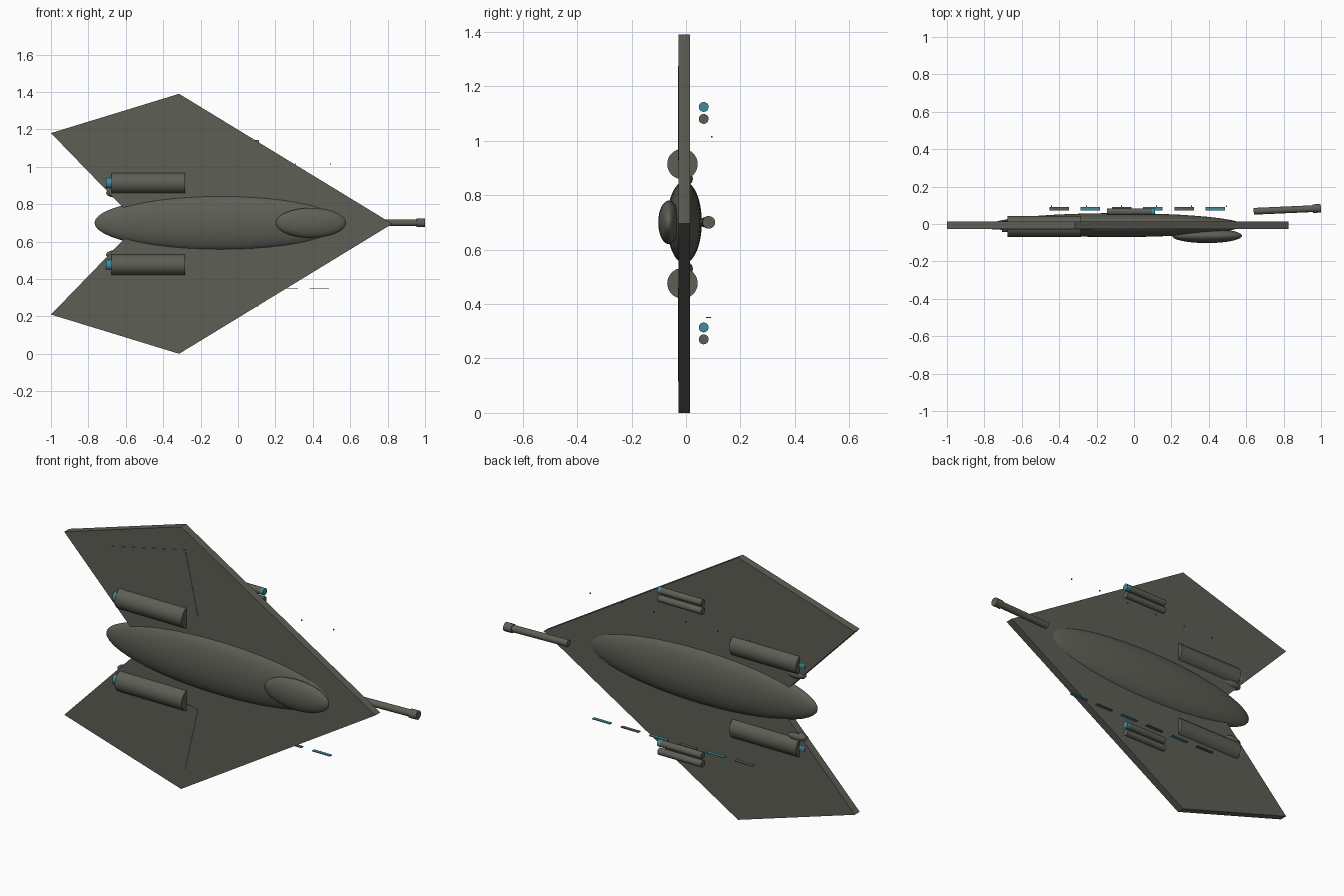
import bpy, math
from mathutils import Vector

if "Cube" in bpy.data.objects:
    bpy.data.objects.remove(bpy.data.objects["Cube"])

def material(name, rgb):
    m = bpy.data.materials.new(name)
    m.diffuse_color = (*rgb, 1)
    m.use_nodes = True
    m.node_tree.nodes["Principled BSDF"].inputs["Base Color"].default_value = m.diffuse_color
    return m

GREY = material("olive grey", (0.11, 0.113, 0.09))
TEAL = material("teal glow", (0.05, 0.27, 0.32))
ZC = 0.695  # symmetry height

def finish(name, mat, smooth=True):
    o = bpy.context.object
    o.name = name
    o.data.materials.append(mat)
    if smooth:
        bpy.ops.object.shade_smooth_by_angle(angle=math.radians(35))
    return o

def ellipsoid(name, loc, half, mat=GREY):
    bpy.ops.mesh.primitive_uv_sphere_add(segments=48, ring_count=24, radius=1, location=loc,
                                         rotation=(0, math.pi / 2, 0))
    o = bpy.context.object
    o.scale = (half[2], half[1], half[0])  # local z runs along world x
    bpy.ops.object.transform_apply(location=False, rotation=True, scale=True)
    return finish(name, mat)

def rod(name, a, b, r, mat=GREY):
    a, b = Vector(a), Vector(b)
    d = b - a
    bpy.ops.mesh.primitive_cylinder_add(vertices=32, radius=r, depth=d.length, location=(a + b) / 2)
    bpy.context.object.rotation_euler = d.to_track_quat('Z', 'Y').to_euler()
    return finish(name, mat)

def box(name, loc, size, mat=GREY):
    bpy.ops.mesh.primitive_cube_add(size=1, location=loc)
    bpy.context.object.scale = size
    return finish(name, mat, False)

def plate(name, outline, y0, y1, mat=GREY):
    n = len(outline)
    verts = [(x, y0, z) for x, z in outline] + [(x, y1, z) for x, z in outline]
    faces = [tuple(range(n)), tuple(reversed(range(n, 2 * n)))]
    faces += [(i, i + n, (i + 1) % n + n, (i + 1) % n) for i in range(n)]
    me = bpy.data.meshes.new(name)
    me.from_pydata(verts, [], faces)
    o = bpy.data.objects.new(name, me)
    bpy.context.collection.objects.link(o)
    bpy.context.view_layer.objects.active = o
    o.select_set(True)
    bpy.ops.object.mode_set(mode='EDIT')
    bpy.ops.mesh.select_all(action='SELECT')
    bpy.ops.mesh.normals_make_consistent(inside=False)
    bpy.ops.object.mode_set(mode='OBJECT')
    me.materials.append(mat)

# Fuselage and canopy
ellipsoid("fuselage", (-0.092, -0.006, 0.7), (0.675, 0.064, 0.15))
ellipsoid("canopy", (0.39, -0.063, 0.7), (0.187, 0.039, 0.08))

# Swept wing halves, panels, engines
for side, s in (("upper", 1), ("lower", -1)):
    def mz(z):
        return ZC + s * z
    wing = [(0.825, 0), (-0.315, 0.695), (-1, 0.485), (-0.53, 0)]
    plate(side + "_wing", [(x, mz(z)) for x, z in wing], -0.027, 0.014)
    panel = [(-0.76, 0.475), (-0.29, 0.58), (-0.215, 0.245), (-0.6, 0.185)]
    plate(side + "_wing_panel", [(x, mz(z)) for x, z in panel], -0.029, -0.026)
    e = mz(0.219)
    rod(side + "_engine", (-0.675, -0.013, e), (-0.283, -0.013, e), 0.056)
    rod(side + "_nozzle", (-0.707, -0.013, e), (-0.67, -0.013, e), 0.03, TEAL)
    ellipsoid(side + "_engine_mount", (-0.65, 0.0, mz(0.165)), (0.055, 0.025, 0.025))

# Twin tube launchers on the back, one tube lit
for side, z in (("upper", 1.08), ("lower", 0.27)):
    rod(side + "_launch_tube", (-0.145, 0.065, z), (0.11, 0.065, z), 0.018)
    rod(side + "_lit_tube", (-0.145, 0.065, z + 0.044), (0.095, 0.065, z + 0.044), 0.018)
    rod(side + "_tube_tip", (0.095, 0.065, z + 0.044), (0.112, 0.065, z + 0.044), 0.018, TEAL)

# Nose gun, slightly tilted
rod("gun_barrel", (0.64, 0.068, 0.7), (0.96, 0.082, 0.7), 0.018)
rod("gun_muzzle", (0.955, 0.082, 0.7), (0.999, 0.084, 0.7), 0.023)

# Row of light strips and row of tiny studs behind the wing
for i in range(6):
    box(f"light_strip_{i}", (-0.4 + i * 0.167, 0.082, 0.35), (0.105, 0.018, 0.004),
        TEAL if i % 2 else GREY)
    box(f"stud_{i}", (-0.44 + i * 0.187, 0.095, 1.015), (0.005, 0.006, 0.006))
